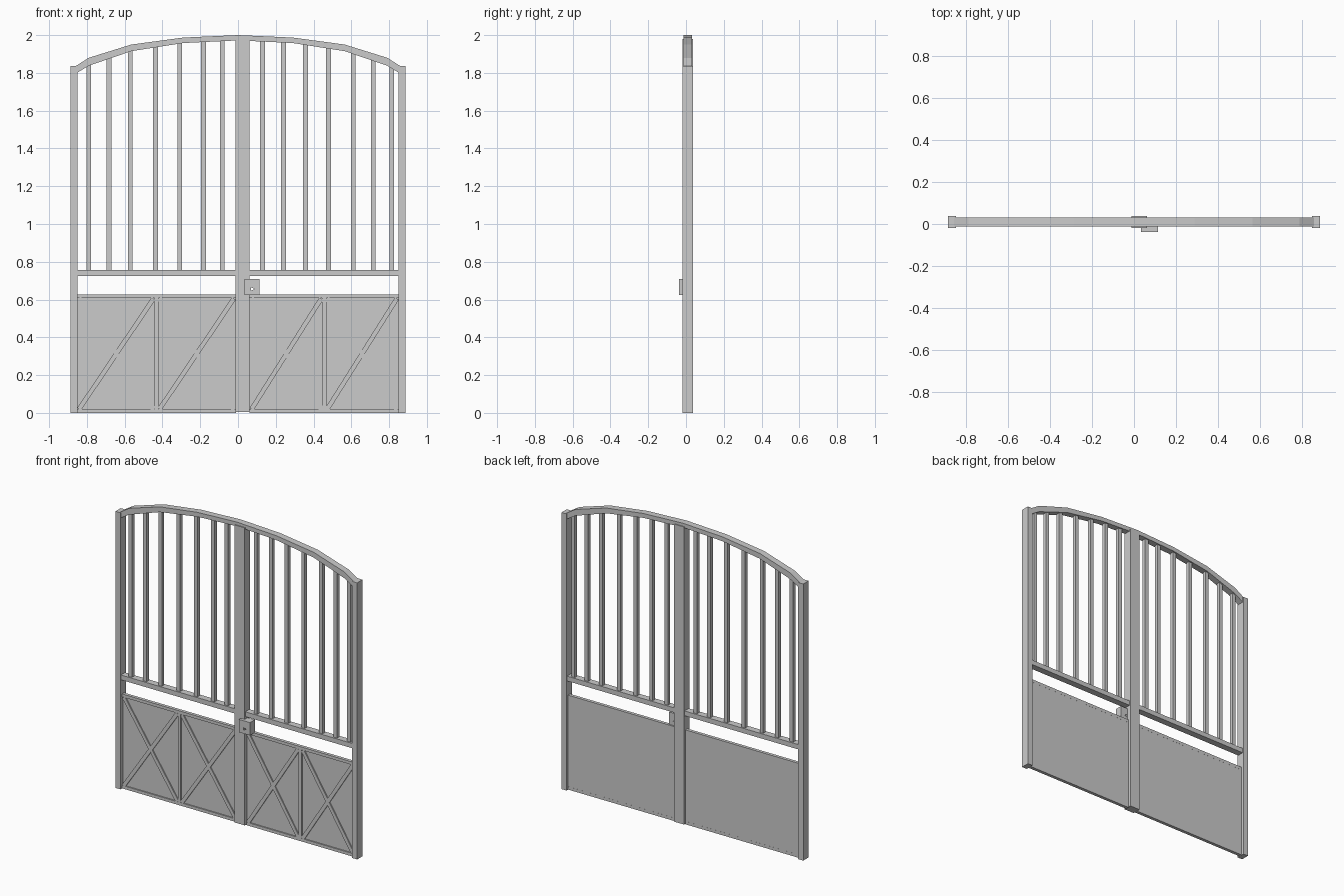
import bpy, bmesh, math
from mathutils import Matrix, Vector

if "Cube" in bpy.data.objects:
    bpy.data.objects.remove(bpy.data.objects["Cube"])

YC = 0.010  # depth centre of the gate frame


def finish(name, bm):
    bmesh.ops.recalc_face_normals(bm, faces=bm.faces)
    me = bpy.data.meshes.new(name)
    bm.to_mesh(me)
    bm.free()
    ob = bpy.data.objects.new(name, me)
    bpy.context.collection.objects.link(ob)
    return ob


def box(name, x0, x1, y0, y1, z0, z1):
    bm = bmesh.new()
    bmesh.ops.create_cube(bm, size=1)
    for v in bm.verts:
        v.co = Vector(((x0 + x1) / 2 + v.co.x * (x1 - x0),
                       (y0 + y1) / 2 + v.co.y * (y1 - y0),
                       (z0 + z1) / 2 + v.co.z * (z1 - z0)))
    return finish(name, bm)


def prism(name, outline, y0, y1):
    """Extrude an x-z outline through the depth."""
    bm = bmesh.new()
    face = bm.faces.new([bm.verts.new((x, y0, z)) for x, z in outline])
    ext = bmesh.ops.extrude_face_region(bm, geom=[face])
    bmesh.ops.translate(bm, vec=(0, y1 - y0, 0),
                        verts=[g for g in ext["geom"] if isinstance(g, bmesh.types.BMVert)])
    return finish(name, bm)


def strip(name, a, b, w, y0, y1):
    """Flat bar between two x-z points."""
    d = (Vector(b) - Vector(a)).normalized()
    n = Vector((-d.y, d.x)) * w / 2
    a, b = Vector(a), Vector(b)
    return prism(name, [a - n, b - n, b + n, a + n], y0, y1)


# Outer posts and centre post
box("left_post", -0.888, -0.851, -0.018, 0.038, 0, 1.836)
box("right_post", 0.851, 0.888, -0.018, 0.038, 0, 1.836)
box("centre_post", -0.012, 0.062, -0.018, 0.038, 0.005, 1.98)

# Arched top rail
half = [(0, 2.0, 1.972), (0.29, 1.987, 1.958), (0.565, 1.95, 1.915),
        (0.79, 1.88, 1.838), (0.872, 1.828, 1.788)]
arch = [(-x, t, b) for x, t, b in reversed(half[1:])] + half


def arch_mid(x):
    for (xa, ta, ba), (xb, tb, bb) in zip(arch, arch[1:]):
        if xa <= x <= xb:
            f = (x - xa) / (xb - xa)
            return ((ta + ba) * (1 - f) + (tb + bb) * f) / 2


prism("arched_top_rail", [(x, t) for x, t, b in arch] + [(x, b) for x, t, b in reversed(arch)],
      -0.012, 0.032)

# Upright bars under the arch
for x in (-0.79, -0.683, -0.57, -0.437, -0.309, -0.183, -0.084,
          0.13, 0.241, 0.357, 0.479, 0.610, 0.716, 0.814):
    box("upright_bar", x - 0.0125, x + 0.0125, YC - 0.0125, YC + 0.0125, 0.75, arch_mid(x))

# Each leaf: middle rail, sheet panel, raised frame and cross braces
F0, F1 = 0.0, 0.0215
for side, x0, x1 in (("left", -0.853, -0.01), ("right", 0.06, 0.853)):
    box(side + "_middle_rail", x0, x1, -0.012, 0.032, 0.725, 0.757)
    box(side + "_sheet_panel", x0, x1, 0.008, 0.021, 0.002, 0.625)
    box(side + "_panel_top_rail", x0, x1, F0, F1, 0.607, 0.627)
    box(side + "_panel_bottom_rail", x0, x1, F0, F1, 0, 0.02)
    xm = (x0 + x1) / 2
    box(side + "_panel_divider", xm - 0.011, xm + 0.011, F0, F1, 0.01, 0.615)
    for a, b in ((x0 + 0.012, xm - 0.016), (xm + 0.016, x1 - 0.012)):
        strip(side + "_brace_up", (a, 0.02), (b, 0.605), 0.024, F0, F1 - 0.0005)
        strip(side + "_brace_down", (a, 0.605), (b, 0.02), 0.024, F0 + 0.0005, F1 - 0.001)

# Lock box with a small triangular key hole
lock = box("lock_box", 0.034, 0.115, -0.038, 0.013, 0.624, 0.709)
hole = prism("key_hole_cutter", [(0.068, 0.646), (0.086, 0.656), (0.068, 0.666)], -0.06, 0.03)
hole.hide_render = True
hole.hide_viewport = True
cut = lock.modifiers.new("key_hole", "BOOLEAN")
cut.operation = "DIFFERENCE"
cut.solver = "EXACT"
cut.object = hole
